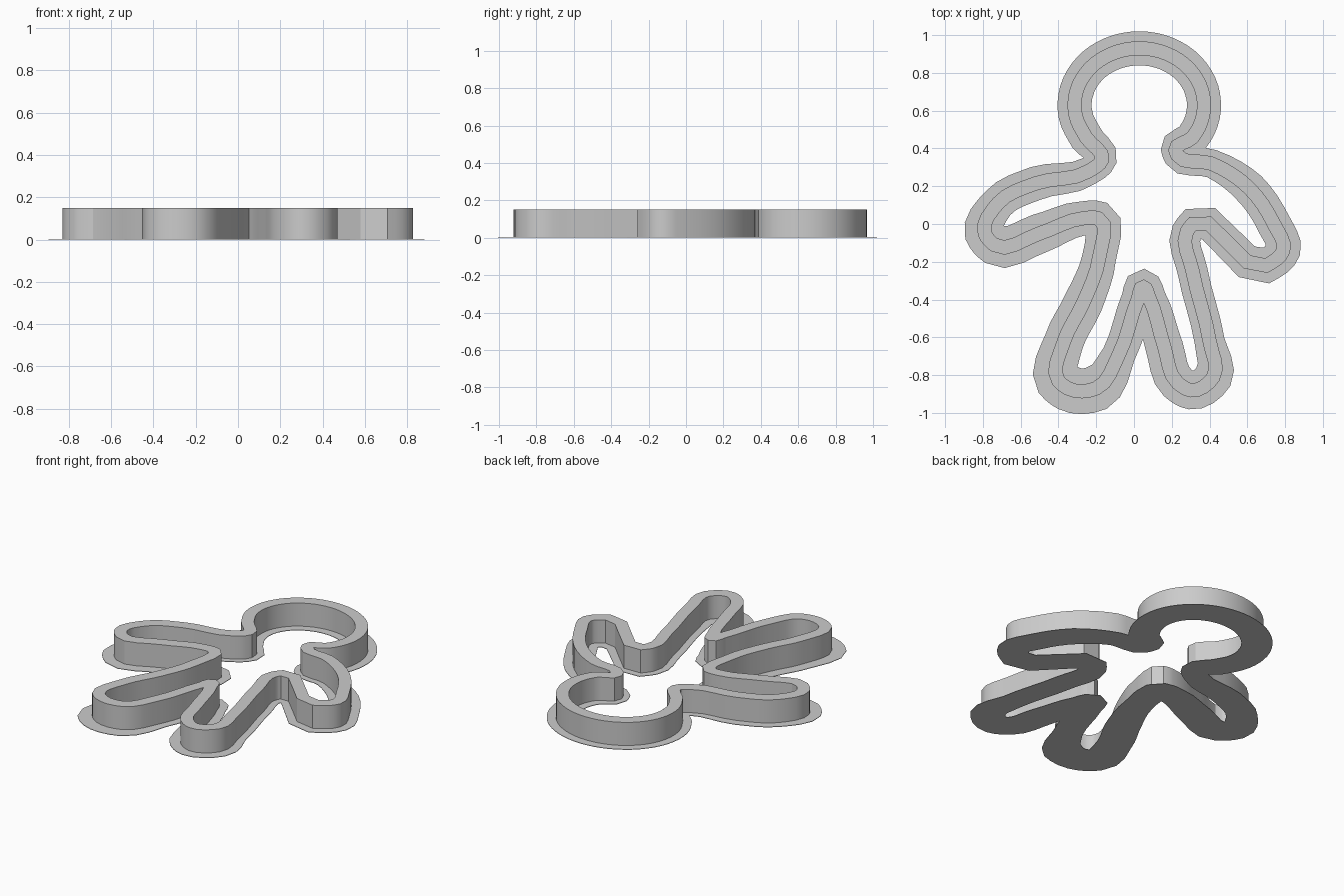
import bpy
import bmesh
from math import cos, sin, radians
from mathutils import Vector
from mathutils.geometry import delaunay_2d_cdt, interpolate_bezier, intersect_point_line

cube = bpy.data.objects.get("Cube")
if cube:
    bpy.data.objects.remove(cube, do_unlink=True)

WALL_HALF = 0.037
WALL_TOP = 0.15
FLANGE_THICKNESS = 0.003


def arc(centre, radius_x, radius_y, start, end, count):
    """Points along an elliptical arc, angles in degrees."""
    angles = [radians(start + (end - start) * i / (count - 1)) for i in range(count)]
    return [(centre[0] + radius_x * cos(a), centre[1] + radius_y * sin(a)) for a in angles]


# Centre line of the cutter, limb by limb: flange half width, then points
LIMBS = {
    "head": (0.09, arc((.028, .63), .343, .3, -35, 215, 11)),
    "neck_right": (0.075, [(-.17, .34), (-.24, .28)]),
    "arm_right": (0.09, [(-.52, .215), (-.72, .11)]),
    "hand_right": (0.105, [(-.79, -.05), (-.74, -.11), (-.5, -.05)]),
    "waist_right": (0.09, [(-.27, .03), (-.19, .03), (-.185, -.18)]),
    "leg_right": (0.105, [(-.27, -.42), (-.37, -.62)]),
    "foot_right": (0.12, [(-.4, -.83), (-.35, -.87), (-.2, -.87)]),
    "crotch": (0.088, [(-.08, -.69), (.02, -.4), (.05, -.335), (.08, -.39)]),
    "foot_left": (0.1, [(.16, -.65), (.23, -.84), (.3, -.88), (.42, -.81)]),
    "waist_left": (0.08, [(.4, -.62), (.31, -.25), (.28, -.04), (.31, 0)]),
    "arm_left": (0.09, [(.7, -.22), (.79, -.14), (.74, 0), (.61, .19)]),
    "neck_left": (0.075, [(.41, .32), (.23, .365), (.22, .39)]),
}


def smooth_path(steps):
    """Closed smooth curve through the limb points, with its half widths."""
    pts = [Vector(p) for _, limb in LIMBS.values() for p in limb]
    widths = [width for width, limb in LIMBS.values() for _ in limb]
    n = len(pts)
    tangents = []
    for i, p in enumerate(pts):
        into, out = p - pts[i - 1], pts[(i + 1) % n] - p
        # The shorter neighbour has more say in the direction
        blend = into.normalized() * out.length + out.normalized() * into.length
        tangents.append(blend.normalized())
    path, half = [], []
    for i in range(n):
        j = (i + 1) % n
        a, b = pts[i], pts[j]
        reach = (b - a).length / 3
        curve = interpolate_bezier(a, a + tangents[i] * reach,
                                   b - tangents[j] * reach, b, steps + 1)
        path += [Vector((p.x, p.y)) for p in curve[:-1]]
        half += [widths[i] + (widths[j] - widths[i]) * k / steps for k in range(steps)]
    return path, half


def offset(path, half, side):
    """Mitred outline at a distance to one side of the path."""
    out = []
    n = len(path)
    for i, p in enumerate(path):
        u = (p - path[i - 1]).normalized()
        v = (path[(i + 1) % n] - p).normalized()
        before, after = Vector((-u.y, u.x)), Vector((-v.y, v.x))
        m = (before + after).normalized()
        out.append(p + m * side * half[i] / max(m.dot(before), 0.75))
    return out


def within(point, path, half):
    """True where the point lies inside the band around the path."""
    for i, b in enumerate(path):
        a = path[i - 1]
        t = intersect_point_line(point, a, b)[1]
        t = min(max(t, 0), 1)
        reach = half[i - 1] * (1 - t) + half[i] * t
        if (point - a.lerp(b, t)).length < reach * 1.02:
            return True
    return False


def band(name, path, half, bottom, top, material):
    """Solid ring of the given half width that follows the path."""
    n = len(path)
    outline = offset(path, half, 1) + offset(path, half, -1)
    edges = [(s + i, s + (i + 1) % n) for s in (0, n) for i in range(n)]
    verts, _, tris, *_ = delaunay_2d_cdt(outline, edges, [], 0, 1e-5)
    bm = bmesh.new()
    bverts = [bm.verts.new((v.x, v.y, bottom)) for v in verts]
    for tri in tris:
        if within(sum((verts[k] for k in tri), Vector((0, 0))) / 3, path, half):
            bm.faces.new([bverts[k] for k in tri])
    bmesh.ops.delete(bm, geom=[v for v in bm.verts if not v.link_faces],
                     context="VERTS")
    # Raise a copy of the flat ring and close the sides
    rim = [e for e in bm.edges if len(e.link_faces) == 1]
    floor = bm.verts[:]
    twin = bmesh.ops.duplicate(bm, geom=floor + bm.edges[:] + bm.faces[:])["vert_map"]
    for v in floor:
        twin[v].co.z = top
    for e in rim:
        a, b = e.verts
        bm.faces.new((a, b, twin[b], twin[a]))
    bmesh.ops.recalc_face_normals(bm, faces=bm.faces[:])
    mesh = bpy.data.meshes.new(name)
    bm.to_mesh(mesh)
    bm.free()
    mesh.materials.append(material)
    obj = bpy.data.objects.new(name, mesh)
    bpy.context.collection.objects.link(obj)
    bpy.ops.object.select_all(action="DESELECT")
    obj.select_set(True)
    bpy.context.view_layer.objects.active = obj
    bpy.ops.object.shade_smooth_by_angle(angle=0.5)


# One plain grey plastic
grey = bpy.data.materials.new("grey_plastic")
grey.use_nodes = True
grey.diffuse_color = (0.6, 0.6, 0.6, 1)
grey.node_tree.nodes["Principled BSDF"].inputs["Base Color"].default_value = grey.diffuse_color

# Thin flange on the ground and the upright cutting wall along its middle
path, flange_half = smooth_path(4)
band("base_flange", path, flange_half, 0, FLANGE_THICKNESS, grey)
band("cutting_wall", path, [WALL_HALF] * len(path), FLANGE_THICKNESS / 2, WALL_TOP, grey)
